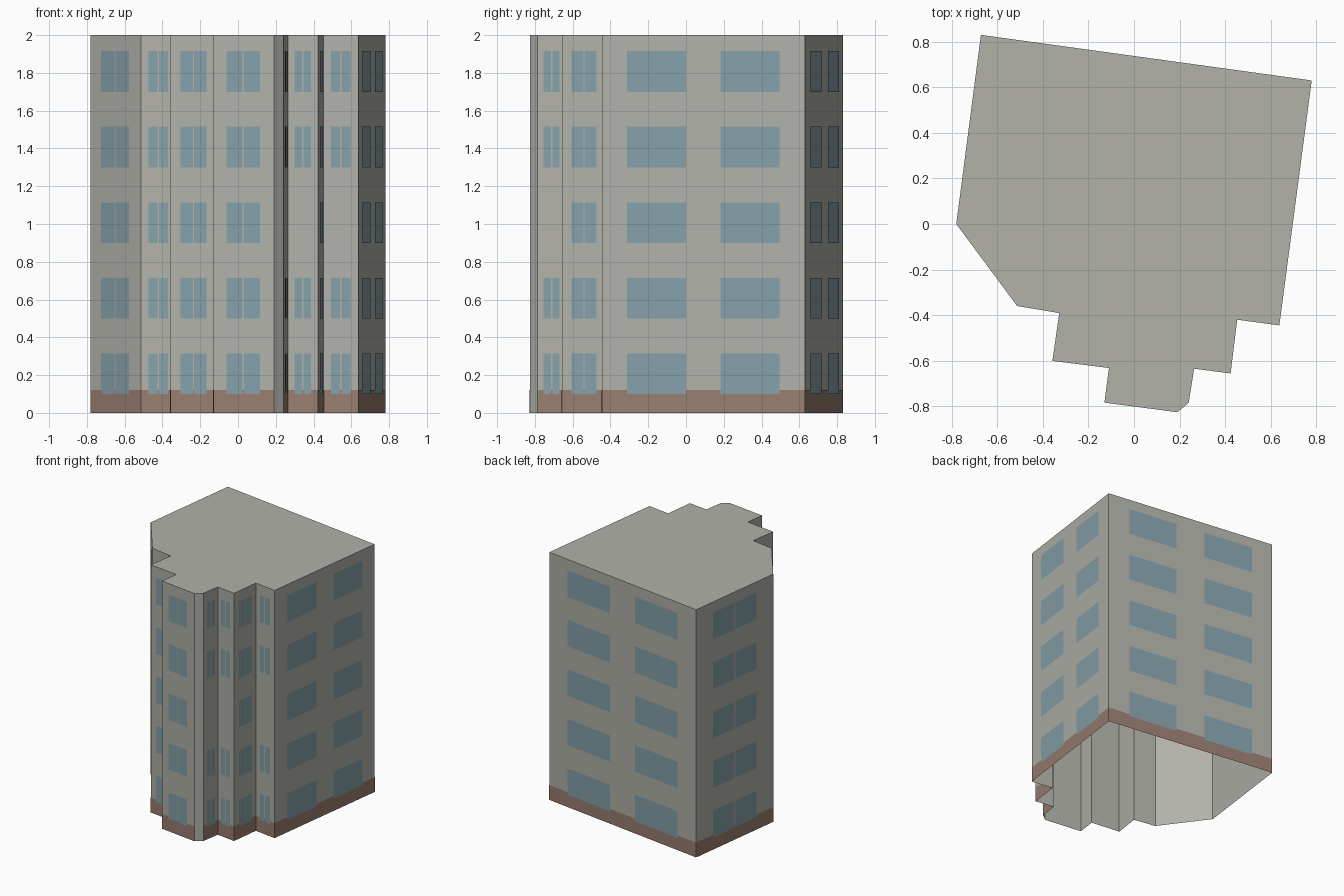
import bpy
import bmesh
from mathutils import Vector

if "Cube" in bpy.data.objects:
    bpy.data.objects.remove(bpy.data.objects["Cube"])

HEIGHT = 2.0
PLINTH_TOP = 0.12
FLOORS = 5
FLOOR_STEP = 0.4
SILL, HEAD = 0.1, 0.315


def make_material(name, color):
    mat = bpy.data.materials.new(name)
    mat.use_nodes = True
    mat.diffuse_color = (*color, 1)
    mat.node_tree.nodes["Principled BSDF"].inputs["Base Color"].default_value = (*color, 1)
    return mat


concrete = make_material("grey concrete", (0.445, 0.445, 0.40))
brown = make_material("brown plinth", (0.32, 0.208, 0.162))
glass = make_material("blue glass", (0.238, 0.356, 0.40))

# Window layouts: spans along a wall, as fractions of its length
NONE = []
WIDE_PAIR = [(0.125, 0.415), (0.585, 0.875)]


def split(gap):
    return [(0.225, 0.505 - gap / 2), (0.505 + gap / 2, 0.785)]


NARROW, THIN = split(0.05), split(0.02)

# Each wall: start corner (clockwise from above), windows, whether floor three is blank
WALLS = [
    ((-0.672, 0.83), WIDE_PAIR, False),
    ((0.78, 0.63), WIDE_PAIR, False),
    ((0.638, -0.445), NARROW, True),
    ((0.453, -0.42), THIN, False),
    ((0.424, -0.656), NARROW, True),
    ((0.264, -0.635), NARROW, True),
    ((0.24, -0.785), NONE, False),
    ((0.19, -0.826), THIN, False),
    ((-0.13, -0.784), NONE, False),
    ((-0.11, -0.632), THIN, False),
    ((-0.358, -0.601), NONE, False),
    ((-0.328, -0.391), NARROW, False),
    ((-0.513, -0.36), THIN, False),
    ((-0.78, 0.0), THIN, False),
]
CORNERS = [Vector(w[0]) for w in WALLS]
CHAMFER = 6  # plain corner wall without a plinth


def wall_quad(bm, a, b, span, low, high, offset):
    """Upright quad on the wall from a to b, pushed outwards by offset."""
    along = b - a
    out = Vector((-along.y, along.x)).normalized() * offset
    p, q = (a + along * t + out for t in span)
    points = [(q, low), (p, low), (p, high), (q, high)]
    bm.faces.new([bm.verts.new((v.x, v.y, z)) for v, z in points])


def finish(bm, name, mat):
    mesh = bpy.data.meshes.new(name)
    bmesh.ops.remove_doubles(bm, verts=bm.verts, dist=0.0001)
    bm.to_mesh(mesh)
    bm.free()
    mesh.materials.append(mat)
    bpy.context.collection.objects.link(bpy.data.objects.new(name, mesh))


shell, plinth, windows = bmesh.new(), bmesh.new(), bmesh.new()

# Walls, plinth plates and window plates
for i, (_, spans, blank_third) in enumerate(WALLS):
    a, b = CORNERS[i], CORNERS[(i + 1) % len(CORNERS)]
    wall_quad(shell, a, b, (0, 1), 0, HEIGHT, 0)
    if i != CHAMFER:
        wall_quad(plinth, a, b, (0, 1), 0, PLINTH_TOP, 0.002)
    for floor in range(FLOORS):
        if blank_third and floor == 2:
            continue
        z = floor * FLOOR_STEP
        for span in spans:
            wall_quad(windows, a, b, span, z + SILL, z + HEAD, 0.004)

# Flat roof; the underside stays open
shell.faces.new([shell.verts.new((c.x, c.y, HEIGHT)) for c in reversed(CORNERS)])

finish(shell, "walls_and_roof", concrete)
finish(plinth, "plinth", brown)
finish(windows, "windows", glass)
